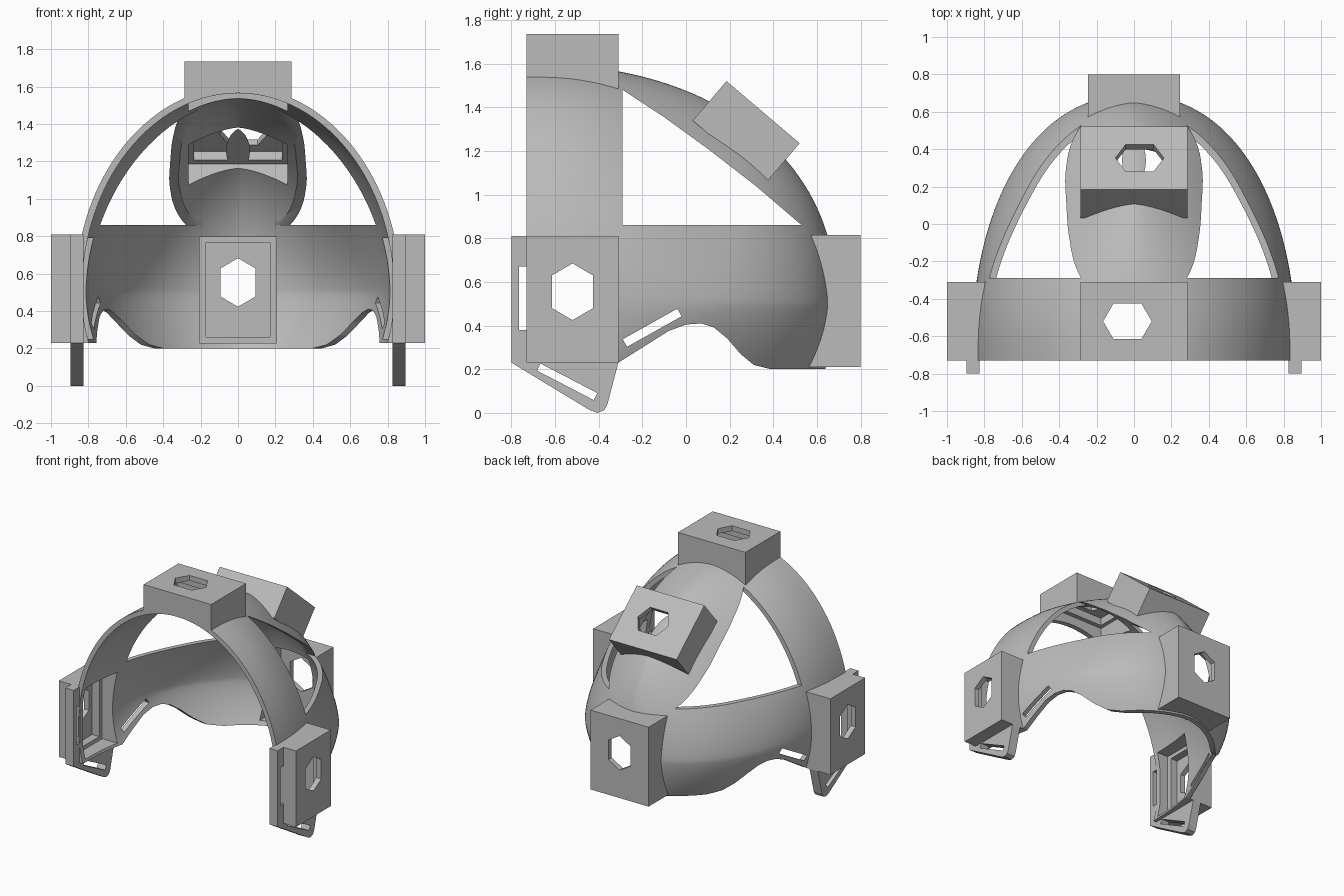
import bpy, bmesh, math
from mathutils import Matrix, Vector

if "Cube" in bpy.data.objects:
    bpy.data.objects.remove(bpy.data.objects["Cube"])

grey = bpy.data.materials.new("matte_grey")
grey.use_nodes = True
grey.diffuse_color = (0.5, 0.5, 0.5, 1)
grey.node_tree.nodes["Principled BSDF"].inputs["Base Color"].default_value = (0.5, 0.5, 0.5, 1)


def finish(name, bm):
    bmesh.ops.recalc_face_normals(bm, faces=bm.faces)
    mesh = bpy.data.meshes.new(name)
    bm.to_mesh(mesh)
    bm.free()
    mesh.materials.append(grey)
    obj = bpy.data.objects.new(name, mesh)
    bpy.context.collection.objects.link(obj)
    return obj


def extrude_outline(name, points, vector):
    """Closed solid: a flat outline swept along a vector."""
    bm = bmesh.new()
    face = bm.faces.new([bm.verts.new(p) for p in points])
    swept = bmesh.ops.extrude_face_region(bm, geom=[face])["geom"]
    moved = [v for v in swept if isinstance(v, bmesh.types.BMVert)]
    bmesh.ops.translate(bm, verts=moved, vec=vector)
    return finish(name, bm)


def side_prism(name, points, x0, x1):
    return extrude_outline(name, [(x0, y, z) for y, z in points], (x1 - x0, 0, 0))


def slot_outline(start, end, width):
    a, b = Vector(start), Vector(end)
    d = (b - a).normalized()
    n = Vector((-d.y, d.x)) * width / 2
    return [a + n, a - n, b - n, b + n]


def cut(obj, cutter):
    mod = obj.modifiers.new("cut", "BOOLEAN")
    mod.operation = "DIFFERENCE"
    mod.solver = "EXACT"
    mod.object = cutter
    bpy.context.view_layer.objects.active = obj
    bpy.ops.object.modifier_apply(modifier=mod.name)


# Head form: egg-shaped dome whose section gets more pointed to the back
CENTRE_Y, CENTRE_Z, LENGTH = -0.73, 0.5, 1.42


def signed_power(v, e):
    return math.copysign(abs(v) ** e, v)


def head_form(name, inset, front, segments=112, rings=44):
    bm = bmesh.new()
    length = LENGTH - inset
    stations = [front] if front < CENTRE_Y else []
    stations += [CENTRE_Y + length * math.sin(math.pi / 2 * i / rings) for i in range(rings)]
    loops = []
    for y in stations:
        s = max(0, (y - CENTRE_Y) / length)
        rho = (1 - s ** 2.2) ** (1 / 2.2)
        t = min(1, max(0, (y + 0.6) / 0.8))
        power = 2 - 0.5 * t * t * (3 - 2 * t)
        loop = []
        for k in range(segments):
            a = 2 * math.pi * k / segments
            height = (1.1 if math.sin(a) > 0 else 0.95) - inset
            x = (0.87 - inset) * rho * signed_power(math.cos(a), 2 / power)
            z = height * rho * signed_power(math.sin(a), 2 / power)
            loop.append(bm.verts.new((x, y, CENTRE_Z + z)))
        loops.append(loop)
    pole = bm.verts.new((0, CENTRE_Y + length, CENTRE_Z))
    bm.faces.new(loops[0])
    for k in range(segments):
        j = (k + 1) % segments
        for a, b in zip(loops, loops[1:]):
            bm.faces.new((a[k], a[j], b[j], b[k]))
        bm.faces.new((loops[-1][k], loops[-1][j], pole))
    return finish(name, bm)


shell = head_form("head_shell", 0, CENTRE_Y)
inside = head_form("inside_cutter", 0.035, -0.95)
cutters = [inside]
cut(shell, inside)

# Side openings between arch, crown strip and rear band
opening = [(-0.29, 0.86), (-0.29, 1.48), (-0.1, 1.355), (0.1, 1.21), (0.32, 1.04), (0.53, 0.86)]
# Lower rim raised over the ears
rim = [(-1, -0.5), (-1, 0.23), (-0.31, 0.23), (-0.08, 0.375), (0, 0.405), (0.07, 0.41),
       (0.13, 0.39), (0.19, 0.34), (0.25, 0.27), (0.31, 0.22), (0.39, 0.2), (1, 0.2), (1, -0.5)]
ear_slot = slot_outline((-0.28, 0.32), (-0.03, 0.46), 0.04)
for label, outline in (("opening", opening), ("rim", rim), ("ear_slot", ear_slot)):
    cutter = side_prism(label + "_cutter", outline, -1.2, 1.2)
    cut(shell, cutter)
    cutters.append(cutter)


# Sensor housings: hollow boxes with a stepped pocket and a six-sided window
def block(name, frame, long, wide, low, high, shift=0):
    pts = [(-long / 2, -wide / 2), (long / 2, -wide / 2), (long / 2, wide / 2), (-long / 2, wide / 2)]
    return slab(name, frame, pts, low, high, shift)


def slab(name, frame, pts, low, high, shift=0):
    corners = [frame @ Vector((u + shift, v, low)) for u, v in pts]
    return extrude_outline(name, corners, frame.to_3x3() @ Vector((0, 0, high - low)))


WINDOW = [(0.13, 0), (0.075, 0.094), (-0.075, 0.094), (-0.13, 0), (-0.075, -0.094), (0.075, -0.094)]
pockets = []


def housing(name, face_centre, outward, along, long, wide, depth, shift):
    z, x = Vector(outward).normalized(), Vector(along)
    y = z.cross(x)
    frame = Matrix.Translation(face_centre) @ Matrix((x, y, z)).transposed().to_4x4()
    body = block(name, frame, long, wide, -depth, 0)
    cut(body, inside)
    tools = [block("pocket_cutter", frame, long - 0.04, wide - 0.08, -depth - 0.15, -0.1),
             block("step_cutter", frame, long - 0.1, wide - 0.15, -0.12, -0.04),
             slab("window_cutter", frame, WINDOW, -0.06, 0.03, shift)]
    for tool in tools:
        cut(body, tool)
    pockets.append(tools[0])
    cutters.extend(tools)


UP, ACROSS = (0, 0, 1), (1, 0, 0)
housing("top_housing", (0, -0.52, 1.735), UP, ACROSS, 0.57, 0.42, 0.32, -0.035)
housing("crown_housing", (0, 0.353, 1.378), (0, 0.648, 0.762), ACROSS, 0.57, 0.44, 0.238, 0.03)
housing("back_housing", (0, 0.8, 0.513), (0, 1, 0), UP, 0.605, 0.49, 0.35, 0.04)
for side, label in ((1, "left"), (-1, "right")):
    housing(label + "_housing", (side, -0.52, 0.52), (side, 0, 0), UP, 0.58, 0.42, 0.26, 0.035)

for pocket in pockets:
    cut(shell, pocket)

# Strap plates with a front slot and a slanted lower slot
plate = [(-0.8, 0.81), (-0.8, 0.23), (-0.44, 0.012), (-0.405, 0), (-0.375, 0.012),
         (-0.36, 0.04), (-0.31, 0.23), (-0.31, 0.81)]
front_slot = slot_outline((-0.745, 0.38), (-0.745, 0.67), 0.04)
chin_slot = slot_outline((-0.675, 0.21), (-0.415, 0.075), 0.036)
slots = [side_prism("strap_slot_cutter", s, -1.2, 1.2) for s in (front_slot, chin_slot)]
cutters += slots
for side, label in ((1, "left"), (-1, "right")):
    strap = side_prism(label + "_strap_plate", plate, side * 0.825, side * 0.895)
    for tool in slots + pockets[3:]:
        cut(strap, tool)

for cutter in cutters:
    bpy.data.objects.remove(cutter)

# Smooth the curved shell, keep its cut edges crisp
bpy.ops.object.select_all(action="DESELECT")
shell.select_set(True)
bpy.context.view_layer.objects.active = shell
bpy.ops.object.shade_smooth_by_angle(angle=math.radians(35))
